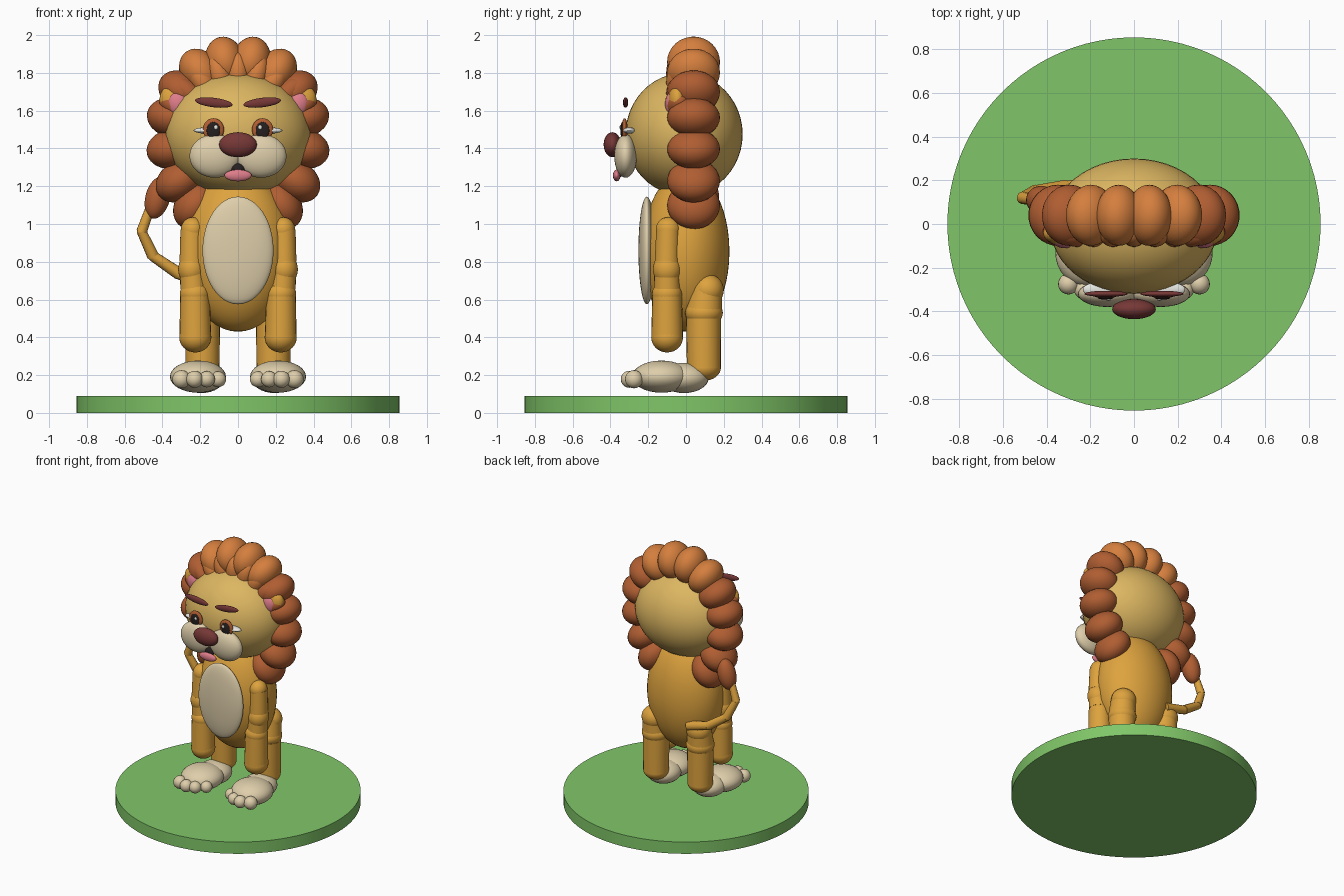
import bpy, math
from mathutils import Vector

if "Cube" in bpy.data.objects:
    bpy.data.objects.remove(bpy.data.objects["Cube"])


def mat(name, r, g, b):
    m = bpy.data.materials.new(name)
    m.diffuse_color = [(c / 255 / 12.92 if c < 10 else ((c / 255 + 0.055) / 1.055) ** 2.4)
                       for c in (r, g, b)] + [1]
    m.use_nodes = True
    m.node_tree.nodes["Principled BSDF"].inputs["Base Color"].default_value = m.diffuse_color
    return m


TAN = mat("face_tan", 220, 182, 97)
GOLD = mat("fur_gold", 222, 163, 62)
ORANGE = mat("mane_orange", 213, 127, 62)
RUST = mat("mane_rust", 176, 94, 50)
CREAM = mat("cream", 222, 206, 170)
MAROON = mat("maroon", 118, 56, 54)
PINK = mat("pink", 222, 125, 138)
GREEN = mat("grass_green", 128, 198, 104)
BLACK = mat("black", 38, 32, 32)
WHITE = mat("white", 240, 240, 235)


def finish(name, m, angle=40):
    o = bpy.context.object
    o.name = name
    o.data.materials.append(m)
    bpy.ops.object.transform_apply(location=False, rotation=False, scale=True)
    bpy.ops.object.shade_smooth_by_angle(angle=math.radians(angle))
    return o


def ball(name, loc, size, m, rot=(0, 0, 0), seg=32):
    bpy.ops.mesh.primitive_uv_sphere_add(segments=seg, ring_count=seg // 2, location=loc,
                                         rotation=[math.radians(a) for a in rot])
    bpy.context.object.scale = size
    return finish(name, m)


def limb(name, a, b, r1, r2, m, seg=24):
    a, b = Vector(a), Vector(b)
    d = b - a
    bpy.ops.mesh.primitive_cone_add(vertices=seg, radius1=r1, radius2=r2, depth=d.length,
                                    location=(a + b) / 2,
                                    rotation=d.to_track_quat('Z', 'Y').to_euler())
    return finish(name, m)


# Ground disc
bpy.ops.mesh.primitive_cylinder_add(vertices=96, radius=0.855, depth=0.09, location=(0, 0, 0.045))
finish("ground_disc", GREEN)

# Torso, belly and head
ball("torso", (0, 0, 0.855), (0.29, 0.23, 0.425), GOLD, seg=48)
ball("belly", (0, -0.207, 0.86), (0.188, 0.045, 0.285), CREAM, seg=48)
ball("head", (0, -0.01, 1.475), (0.385, 0.31, 0.325), TAN, seg=48)

# Mane: ring of big tufts, fuller toward the bottom
for i in range(16):
    deg = -168.75 + i * 22.5
    a = math.radians(deg)
    s, c = math.sin(a), math.cos(a)
    low = c < 0
    x = math.copysign(abs(s) ** (0.75 if low else 1), s) * 0.355
    z = 1.49 + c * (0.47 if low else 0.375)
    ball(f"mane_tuft_{i}", (x, 0.04, z), (0.105, 0.14, 0.135),
         ORANGE if abs(deg) < 40 else RUST, (0, deg, 0))

# Mane fringe above the forehead
for i in range(-4, 5):
    deg = i * 16
    a = math.radians(deg)
    ball(f"mane_fringe_{i + 4}", (0.35 * math.sin(a), -0.035, 1.475 + 0.325 * math.cos(a)),
         (0.062, 0.07, 0.11), ORANGE if abs(i) < 3 else RUST, (0, deg, 0))

# Nose, mouth and tongue
ball("nose", (0, -0.39, 1.42), (0.1, 0.046, 0.066), MAROON)
ball("mouth", (0, -0.345, 1.285), (0.035, 0.02, 0.035), BLACK)
ball("tongue", (0, -0.367, 1.257), (0.072, 0.02, 0.031), PINK)

# Everything that is paired left and right
for side, s in (("left", -1), ("right", 1)):
    def pball(name, loc, size, m, rot=(0, 0, 0), seg=32):
        ball(f"{side}_{name}", (loc[0] * s, loc[1], loc[2]), size, m,
             (rot[0], rot[1] * s, rot[2] * s), seg)

    def plimb(name, a, b, r1, r2, m=GOLD):
        limb(f"{side}_{name}", (a[0] * s, a[1], a[2]), (b[0] * s, b[1], b[2]), r1, r2, m)

    # Face
    pball("ear", (0.33, -0.045, 1.645), (0.08, 0.05, 0.095), GOLD, (0, 35, 0))
    pball("inner_ear", (0.315, -0.075, 1.635), (0.058, 0.036, 0.066), PINK, (0, 20, 0))
    pball("muzzle", (0.122, -0.32, 1.36), (0.135, 0.06, 0.115), CREAM)
    pball("eye_white", (0.155, -0.3, 1.495), (0.08, 0.034, 0.017), WHITE)
    pball("iris", (0.13, -0.325, 1.5), (0.056, 0.016, 0.06), RUST)
    pball("pupil", (0.13, -0.337, 1.495), (0.036, 0.01, 0.045), BLACK)
    pball("eye_glint", (0.117, -0.347, 1.512), (0.01, 0.005, 0.012), WHITE, seg=12)
    pball("brow", (0.128, -0.32, 1.643), (0.1, 0.014, 0.025), MAROON, (0, -7, 0))

    # Arm
    pball("shoulder", (0.24, -0.095, 0.97), (0.062, 0.065, 0.066), GOLD)
    plimb("upper_arm", (0.242, -0.095, 0.97), (0.244, -0.1, 0.8), 0.063, 0.066)
    pball("elbow", (0.245, -0.1, 0.76), (0.072, 0.075, 0.085), GOLD)
    plimb("elbow_cuff", (0.244, -0.1, 0.8), (0.235, -0.1, 0.66), 0.066, 0.07)
    pball("forearm_top", (0.228, -0.1, 0.63), (0.08, 0.08, 0.07), GOLD)
    plimb("forearm", (0.228, -0.1, 0.64), (0.226, -0.1, 0.4), 0.078, 0.084)
    pball("front_paw", (0.226, -0.1, 0.4), (0.085, 0.084, 0.08), GOLD)

    # Leg
    pball("hip", (0.19, 0.115, 0.65), (0.09, 0.085, 0.085), GOLD)
    plimb("thigh", (0.19, 0.11, 0.67), (0.19, 0.095, 0.53), 0.083, 0.096)
    pball("knee", (0.188, 0.095, 0.53), (0.1, 0.1, 0.075), GOLD)
    plimb("shin", (0.188, 0.093, 0.5), (0.188, 0.095, 0.24), 0.093, 0.09)
    pball("ankle", (0.188, 0.095, 0.24), (0.09, 0.09, 0.07), GOLD)

    # Foot with toes
    pball("heel", (0.192, -0.01, 0.185), (0.12, 0.13, 0.08), CREAM)
    pball("foot", (0.212, -0.13, 0.192), (0.148, 0.155, 0.085), CREAM, (0, 0, 12))
    for i, (x, y, r) in enumerate(((0.105, -0.235, 0.042), (0.165, -0.285, 0.043),
                                   (0.23, -0.3, 0.045), (0.3, -0.275, 0.048))):
        pball(f"toe_{i}", (x, y, 0.178), (r, r, r), CREAM, seg=20)

# Tail of straight tapered pieces with a tuft
path = [(-0.14, 0.17, 0.69), (-0.31, 0.17, 0.735), (-0.45, 0.15, 0.83),
        (-0.51, 0.12, 0.96), (-0.46, 0.11, 1.1)]
for i, (a, b) in enumerate(zip(path, path[1:])):
    limb(f"tail_{i}", a, b, 0.035 - i * 0.002, 0.03 - i * 0.002, GOLD, 12)
    ball(f"tail_joint_{i}", b, [0.03 - i * 0.002] * 3, GOLD, seg=12)
ball("tail_tuft", (-0.425, 0.11, 1.14), (0.065, 0.065, 0.115), RUST, (0, 15, 0))
